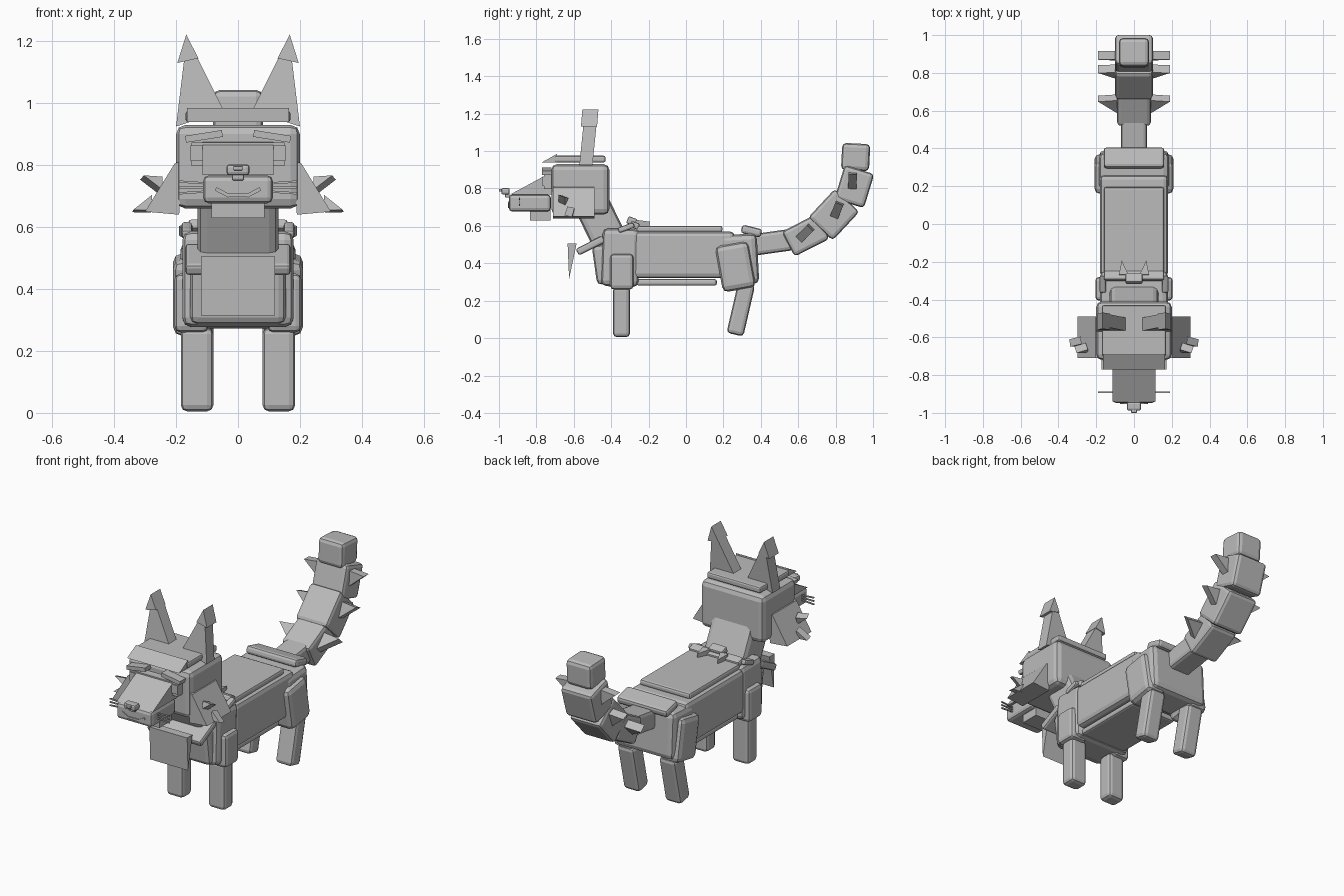
import bpy, bmesh, math
from mathutils import Matrix, Vector

if "Cube" in bpy.data.objects:
    bpy.data.objects.remove(bpy.data.objects["Cube"])

grey = bpy.data.materials.new("plain_grey")
grey.diffuse_color = (0.5, 0.5, 0.5, 1)
grey.use_nodes = True
grey.node_tree.nodes["Principled BSDF"].inputs["Base Color"].default_value = grey.diffuse_color


def finish(name, bm, bevel=0.0, segs=2):
    bmesh.ops.recalc_face_normals(bm, faces=bm.faces)
    me = bpy.data.meshes.new(name)
    bm.to_mesh(me)
    bm.free()
    ob = bpy.data.objects.new(name, me)
    bpy.context.collection.objects.link(ob)
    me.materials.append(grey)
    if bevel:
        m = ob.modifiers.new("bevel", 'BEVEL')
        m.width, m.segments, m.limit_method = bevel, segs, 'ANGLE'
    return ob


def box(name, c, d, pitch=0, roll=0, bevel=0.02):
    """Bevelled box: centre, full size, pitch about x and roll about y in degrees."""
    bm = bmesh.new()
    bmesh.ops.create_cube(bm, size=1)
    m = (Matrix.Translation(c) @ Matrix.Rotation(math.radians(roll), 4, 'Y')
         @ Matrix.Rotation(math.radians(pitch), 4, 'X') @ Matrix.Diagonal((*d, 1)))
    bmesh.ops.transform(bm, matrix=m, verts=bm.verts)
    return finish(name, bm, bevel)


def prism(name, pts, axis, lo, hi, lean=0.0, z0=0.0):
    """Extruded outline: (x,z) along y, or (y,z) along x; lean shears y with height."""
    bm = bmesh.new()
    rows = []
    for t in (lo, hi):
        rows.append([bm.verts.new((a, t + lean * (z - z0), z) if axis == 'y' else (t, a, z))
                     for a, z in pts])
    n = len(pts)
    bm.faces.new(rows[0])
    bm.faces.new(rows[1][::-1])
    for i in range(n):
        bm.faces.new((rows[0][i], rows[0][(i + 1) % n], rows[1][(i + 1) % n], rows[1][i]))
    return finish(name, bm)


def spike(name, base, tip, long_dir, long, short):
    """Wedge with a rectangular foot and a short ridge as its tip."""
    base, tip, u = Vector(base), Vector(tip), Vector(long_dir).normalized()
    w = (tip - base).cross(u).normalized() * short / 2
    u = u * long / 2
    bm = bmesh.new()
    a, b, c, d, e, f = [bm.verts.new(p) for p in (
        base - u - w, base + u - w, base + u + w, base - u + w, tip - w, tip + w)]
    for q in ((a, b, c, d), (a, b, e), (d, c, f), (a, e, f, d), (b, c, f, e)):
        bm.faces.new(q)
    return finish(name, bm)


# torso
box("torso", (0, -0.01, 0.445), (0.36, 0.54, 0.25), bevel=0.025)
box("back_plate", (0, -0.035, 0.583), (0.32, 0.46, 0.035), bevel=0.012)
box("belly_plate", (0, -0.05, 0.298), (0.30, 0.43, 0.035), bevel=0.012)
box("chest", (0, -0.35, 0.43), (0.36, 0.20, 0.31), pitch=-2, bevel=0.03)
box("brisket", (0, -0.44, 0.395), (0.31, 0.10, 0.21), pitch=8, bevel=0.025)
box("hip", (0, 0.285, 0.42), (0.37, 0.20, 0.27), pitch=3, bevel=0.03)
box("hip_plate", (0, 0.35, 0.572), (0.32, 0.11, 0.045), pitch=-14, bevel=0.015)
box("neck", (0, -0.435, 0.575), (0.26, 0.19, 0.45), pitch=26, bevel=0.03)

# mane behind the neck
box("mane_band", (0, -0.275, 0.603), (0.32, 0.05, 0.035), pitch=-20, bevel=0.01)
box("mane_block", (0, -0.29, 0.625), (0.09, 0.05, 0.04), pitch=-20, bevel=0.008)

# collar and bib
box("collar", (0, -0.51, 0.495), (0.34, 0.16, 0.04), pitch=27, bevel=0.012)
prism("bib", [(-0.633, 0.505), (-0.585, 0.505), (-0.625, 0.315)], 'x', -0.12, 0.12)

# head
box("head", (0, -0.565, 0.795), (0.40, 0.31, 0.27), bevel=0.03)
box("head_plate", (0, -0.565, 0.957), (0.34, 0.27, 0.036), bevel=0.01)
prism("forehead_wedge", [(-0.77, 0.94), (-0.69, 0.94), (-0.69, 0.985)], 'x', -0.165, 0.165)
box("face_plate", (0, -0.735, 0.835), (0.30, 0.05, 0.075), bevel=0.0)
box("muzzle", (0, -0.835, 0.722), (0.225, 0.225, 0.09), bevel=0.018)
prism("snout_bridge", [(-0.94, 0.768), (-0.72, 0.768), (-0.72, 0.875), (-0.76, 0.865)],
      'x', -0.115, 0.115)
box("chin", (0, -0.78, 0.66), (0.17, 0.11, 0.06), bevel=0.0)
box("nose", (0, -0.965, 0.785), (0.075, 0.045, 0.035), bevel=0.01)
box("nose_lower", (0, -0.955, 0.763), (0.04, 0.025, 0.025), bevel=0.006)
box("nose_tip", (0, -0.985, 0.79), (0.03, 0.03, 0.015), bevel=0.004)
box("mouth_middle", (0, -0.949, 0.704), (0.06, 0.008, 0.012), bevel=0)

# one tail piece per row: y, z, pitch, length, height, width
tail = [(0.46, 0.512, 8, 0.22, 0.115, 0.14), (0.64, 0.55, 27, 0.21, 0.15, 0.18),
        (0.79, 0.66, 47, 0.21, 0.18, 0.20), (0.90, 0.81, 73, 0.19, 0.165, 0.20)]
for i, (y, z, a, ln, h, w) in enumerate(tail):
    box(f"tail_{i + 1}", (0, y, z), (w, ln, h), pitch=a, bevel=0.02)
box("tail_tip", (0, 0.907, 0.968), (0.16, 0.15, 0.145), pitch=-3, bevel=0.022)

for s, side in ((-1, "left"), (1, "right")):
    # legs
    box(f"front_shoulder_{side}", (s * 0.15, -0.343, 0.355), (0.11, 0.125, 0.19), bevel=0.02)
    box(f"front_leg_{side}", (s * 0.132, -0.345, 0.14), (0.105, 0.09, 0.27), bevel=0.02)
    box(f"thigh_{side}", (s * 0.145, 0.265, 0.382), (0.13, 0.18, 0.25), pitch=10, bevel=0.03)
    box(f"hind_leg_{side}", (s * 0.132, 0.293, 0.155), (0.105, 0.092, 0.28), pitch=-13, bevel=0.02)
    # mane spikes
    spike(f"mane_spike_{side}", (s * 0.055, -0.27, 0.615), (s * 0.065, -0.195, 0.605),
          (1, 0, 0), 0.05, 0.035)
    box(f"shoulder_knob_{side}", (s * 0.165, -0.32, 0.59), (0.035, 0.09, 0.03),
        pitch=20, bevel=0.01)
    # ears with tip caps
    prism(f"ear_{side}", [(s * 0.20, 0.925), (s * 0.045, 0.975), (s * 0.165, 1.215)],
          'y', -0.57, -0.50, 0.10, 0.925)
    prism(f"ear_tip_{side}", [(s * 0.196, 1.13), (s * 0.128, 1.145), (s * 0.167, 1.222)],
          'y', -0.578, -0.492, 0.08, 0.925)
    # cheek ruffs and their spikes
    prism(f"cheek_{side}", [(s * 0.18, 0.815), (s * 0.205, 0.805), (s * 0.30, 0.65),
                            (s * 0.19, 0.64)], 'y', -0.71, -0.49)
    spike(f"cheek_spike_upper_{side}", (s * 0.25, -0.655, 0.735), (s * 0.31, -0.665, 0.76),
          (0, 0.4, 1), 0.045, 0.04)
    spike(f"cheek_spike_lower_{side}", (s * 0.28, -0.62, 0.675), (s * 0.34, -0.63, 0.652),
          (0, 0.2, 1), 0.05, 0.04)
    # eyes, brows, mouth corners and whiskers
    box(f"eye_{side}", (s * 0.133, -0.762, 0.838), (0.04, 0.008, 0.05), bevel=0)
    box(f"brow_{side}", (s * 0.11, -0.745, 0.893), (0.12, 0.05, 0.022), roll=s * 9, bevel=0)
    box(f"mouth_{side}", (s * 0.05, -0.949, 0.712), (0.05, 0.008, 0.012), roll=-s * 28, bevel=0)
    for k in range(3):
        box(f"whisker_{side}_{k + 1}", (s * 0.145, -0.89, 0.712 + 0.016 * k),
            (0.09, 0.007, 0.007), roll=s * 4 * (1 - k), bevel=0)
    # tail spikes
    for i, (y, z, a) in enumerate(((0.635, 0.56, 45), (0.805, 0.68, 68), (0.89, 0.835, 87))):
        u = Vector((0, math.cos(math.radians(a)), math.sin(math.radians(a))))
        base = Vector((s * 0.085, y, z))
        spike(f"tail_spike_{side}_{i + 1}", base, base + Vector((s * 0.105, 0.0, 0)) + u * 0.04,
              u, 0.10, 0.045)
